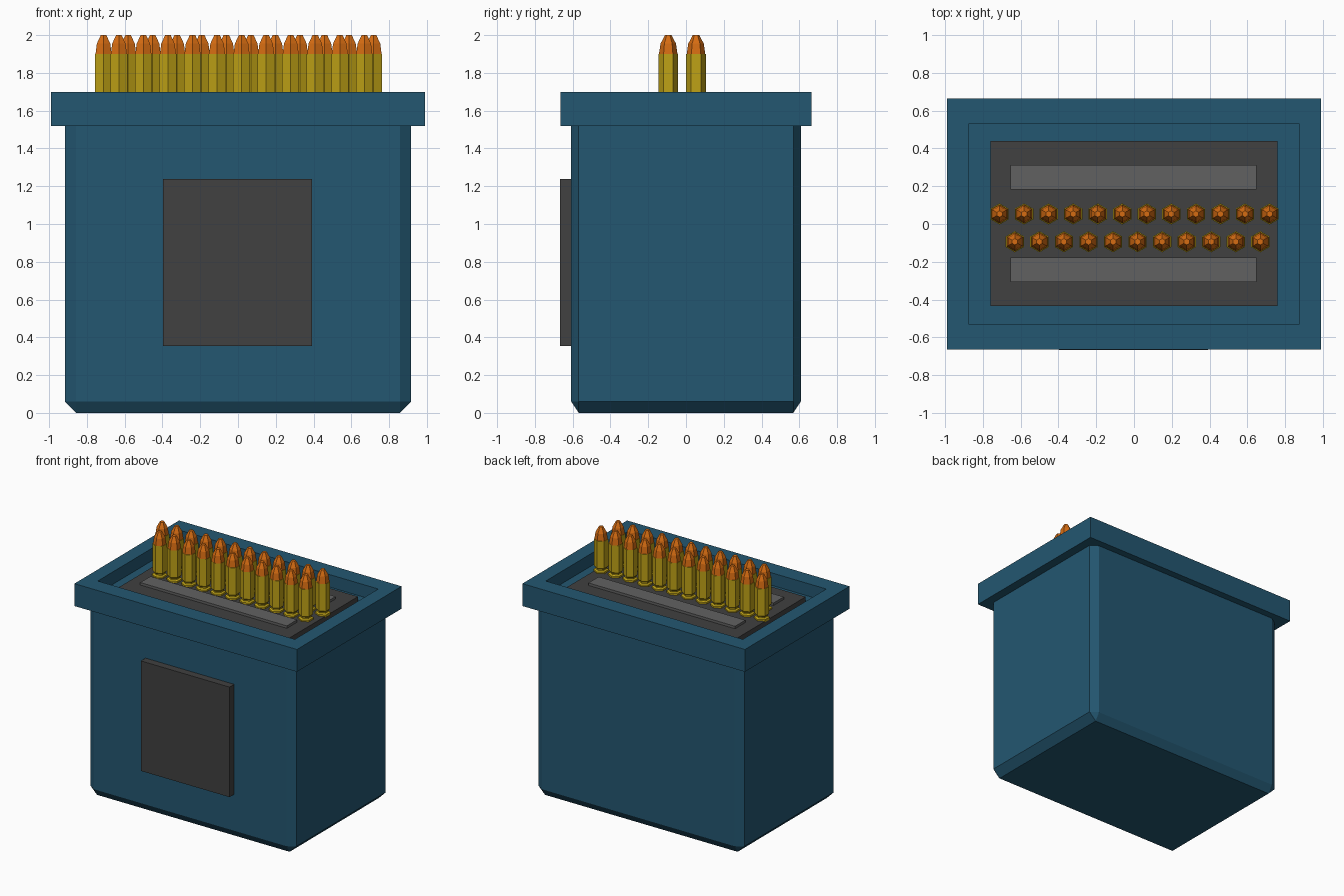
import bpy, bmesh, math
from mathutils import Matrix, Vector

if "Cube" in bpy.data.objects:
    bpy.data.objects.remove(bpy.data.objects["Cube"])


def material(name, rgb):
    m = bpy.data.materials.new(name)
    m.diffuse_color = (*rgb, 1)
    m.use_nodes = True
    m.node_tree.nodes["Principled BSDF"].inputs["Base Color"].default_value = m.diffuse_color
    return m


blue = material("blue_paint", (0.017, 0.095, 0.165))
dark = material("dark_grey", (0.052, 0.052, 0.052))
mid = material("mid_grey", (0.12, 0.12, 0.12))
brass = material("brass", (0.52, 0.36, 0.008))
copper = material("copper", (0.67, 0.15, 0.006))


def add_object(name, mesh):
    ob = bpy.data.objects.new(name, mesh)
    bpy.context.collection.objects.link(ob)
    return ob


def finish(bm, name, mat):
    bmesh.ops.recalc_face_normals(bm, faces=bm.faces)
    mesh = bpy.data.meshes.new(name)
    bm.to_mesh(mesh)
    bm.free()
    mesh.materials.append(mat)
    return mesh


def box_bm(lo, hi):
    lo, hi = Vector(lo), Vector(hi)
    bm = bmesh.new()
    bmesh.ops.create_cube(bm, size=1, matrix=Matrix.Translation((lo + hi) / 2)
                          @ Matrix.Diagonal((*(hi - lo), 1)))
    return bm


def box(name, lo, hi, mat):
    return add_object(name, finish(box_bm(lo, hi), name, mat))


def lathe(name, profile, mat, sides=6):
    # closed low-poly turned shape from (radius, z) pairs, corners on the y axis
    bm = bmesh.new()
    rings = [[bm.verts.new((r * math.sin(2 * math.pi * i / sides),
                            r * math.cos(2 * math.pi * i / sides), z))
              for i in range(sides)] for r, z in profile]
    for a, b in zip(rings, rings[1:]):
        for i in range(sides):
            j = (i + 1) % sides
            bm.faces.new((a[i], a[j], b[j], b[i]))
    bm.faces.new(rings[0])
    bm.faces.new(rings[-1])
    return finish(bm, name, mat)


# body: chamfered sides and bottom, chamfer narrower in y
SY = 0.667
bm = box_bm((-0.917, -0.608 / SY, 0), (0.917, 0.608 / SY, 1.56))
edges = [e for e in bm.edges if min(v.co.z for v in e.verts) < 0.1]
bmesh.ops.bevel(bm, geom=edges, offset=0.06, segments=1, affect='EDGES')
bmesh.ops.scale(bm, vec=(1, SY, 1), verts=bm.verts)
add_object("box_body", finish(bm, "box_body", blue))

# overhanging rim with a recessed top
bm = box_bm((-0.99, -0.665, 1.52), (0.99, 0.665, 1.70))
bm.normal_update()
top = max(bm.faces, key=lambda f: f.calc_center_median().z)
bmesh.ops.inset_individual(bm, faces=[top], thickness=0.12)
for v in top.verts:
    v.co.x = math.copysign(0.877, v.co.x)
    v.co.y = math.copysign(0.53, v.co.y)
floor = bmesh.ops.extrude_discrete_faces(bm, faces=[top])["faces"][0]
for v in floor.verts:
    v.co.z = 1.60
add_object("top_rim", finish(bm, "top_rim", blue))

# plates and the two raised strips
box("front_panel", (-0.398, -0.667, 0.353), (0.392, -0.59, 1.238), dark)
box("feed_plate", (-0.76, -0.435, 1.59), (0.76, 0.44, 1.642), dark)
for name, y in (("back_strip", 0.247), ("front_strip", -0.242)):
    box(name, (-0.655, y - 0.065, 1.63), (0.65, y + 0.065, 1.662), mid)

# two staggered rows of cartridges sharing the same meshes
case_mesh = lathe("cartridge_case", [(0.056, 1.635), (0.056, 1.655), (0.042, 1.662),
                                     (0.042, 1.672), (0.052, 1.682), (0.052, 1.90)], brass)
tip_mesh = lathe("cartridge_tip", [(0.049, 1.89), (0.049, 1.90), (0.041, 1.955),
                                   (0.017, 2.0)], copper)
for row, x0, y, count in (("back", -0.712, 0.053, 12), ("front", -0.631, -0.094, 11)):
    for i in range(count):
        for part, mesh in (("case", case_mesh), ("tip", tip_mesh)):
            ob = add_object(f"{row}_cartridge_{part}_{i + 1}", mesh)
            ob.location = (x0 + i * 0.13, y, 0)
